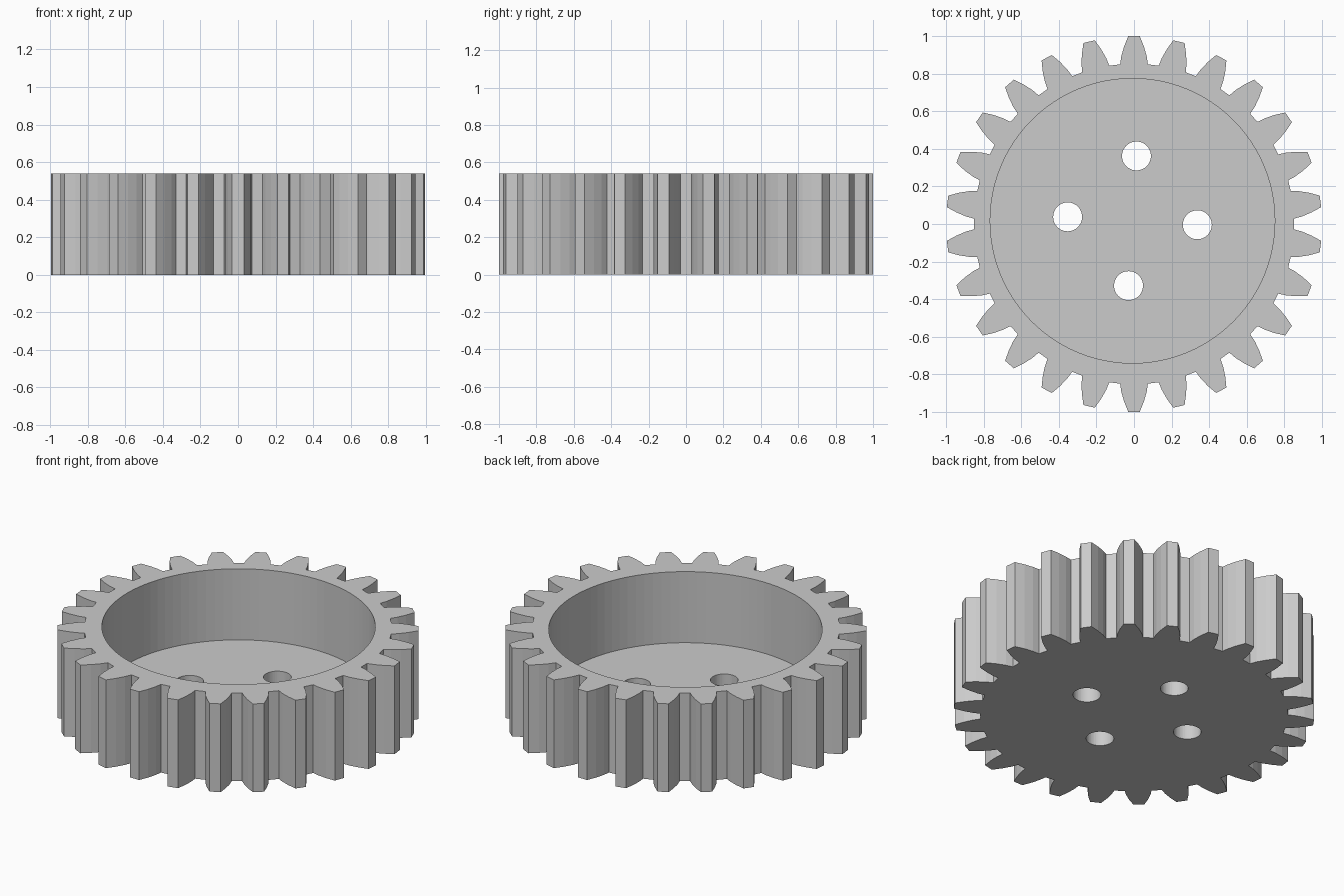
import bpy, bmesh
from math import sin, cos, pi, radians
from mathutils import Vector

cube = bpy.data.objects.get("Cube")
if cube:
    bpy.data.objects.remove(cube, do_unlink=True)

TEETH = 26
HEIGHT = 0.54
FLOOR = 0.105
BORE_CENTRE = Vector((-0.008, 0.017))

grey = bpy.data.materials.new("plain_grey")
grey.use_nodes = True
colour = (0.6, 0.6, 0.6, 1)
grey.diffuse_color = colour
grey.node_tree.nodes["Principled BSDF"].inputs["Base Color"].default_value = colour


def prism(name, outline, z0, z1):
    """Closed flat-shaded solid from a counter-clockwise outline."""
    bm = bmesh.new()
    base = bm.faces.new([bm.verts.new((x, y, z0)) for x, y in outline])
    top = bmesh.ops.extrude_face_region(bm, geom=[base])
    verts = [v for v in top["geom"] if isinstance(v, bmesh.types.BMVert)]
    bmesh.ops.translate(bm, vec=(0, 0, z1 - z0), verts=verts)
    bmesh.ops.recalc_face_normals(bm, faces=bm.faces)
    mesh = bpy.data.meshes.new(name)
    bm.to_mesh(mesh)
    bm.free()
    mesh.materials.append(grey)
    obj = bpy.data.objects.new(name, mesh)
    bpy.context.collection.objects.link(obj)
    return obj


def circle(centre, radius, sides):
    return [(centre.x + radius * cos(2 * pi * i / sides),
             centre.y + radius * sin(2 * pi * i / sides)) for i in range(sides)]


def cut(target, cutter):
    cutter.hide_render = True
    mod = target.modifiers.new("cut", 'BOOLEAN')
    mod.operation = 'DIFFERENCE'
    mod.solver = 'EXACT'
    mod.object = cutter
    bpy.context.view_layer.objects.active = target
    bpy.ops.object.modifier_apply(modifier=mod.name)
    bpy.data.objects.remove(cutter, do_unlink=True)


# Toothed body: half widths and distances from the axis along one flank
flank = [(0.074, 0.85), (0.068, 0.892), (0.053, 0.945), (0.031, 1.0)]
tooth = flank + [(-w, r) for w, r in reversed(flank)]
outline = []
for i in range(TEETH):
    a = 2 * pi * i / TEETH
    outline += [(w * cos(a) - r * sin(a), w * sin(a) + r * cos(a)) for w, r in tooth]
gear = prism("gear_body", outline, 0, HEIGHT)

# Wide recess in the top, leaving a floor
cut(gear, prism("recess_cutter", circle(BORE_CENTRE, 0.758, 96), FLOOR, HEIGHT + 0.2))

# Four bolt holes through the floor
for i in range(4):
    a = radians(86.5 + 90 * i)
    centre = BORE_CENTRE + Vector((cos(a), sin(a))) * 0.346
    cut(gear, prism("hole_cutter", circle(centre, 0.077, 48), -0.1, FLOOR + 0.1))
